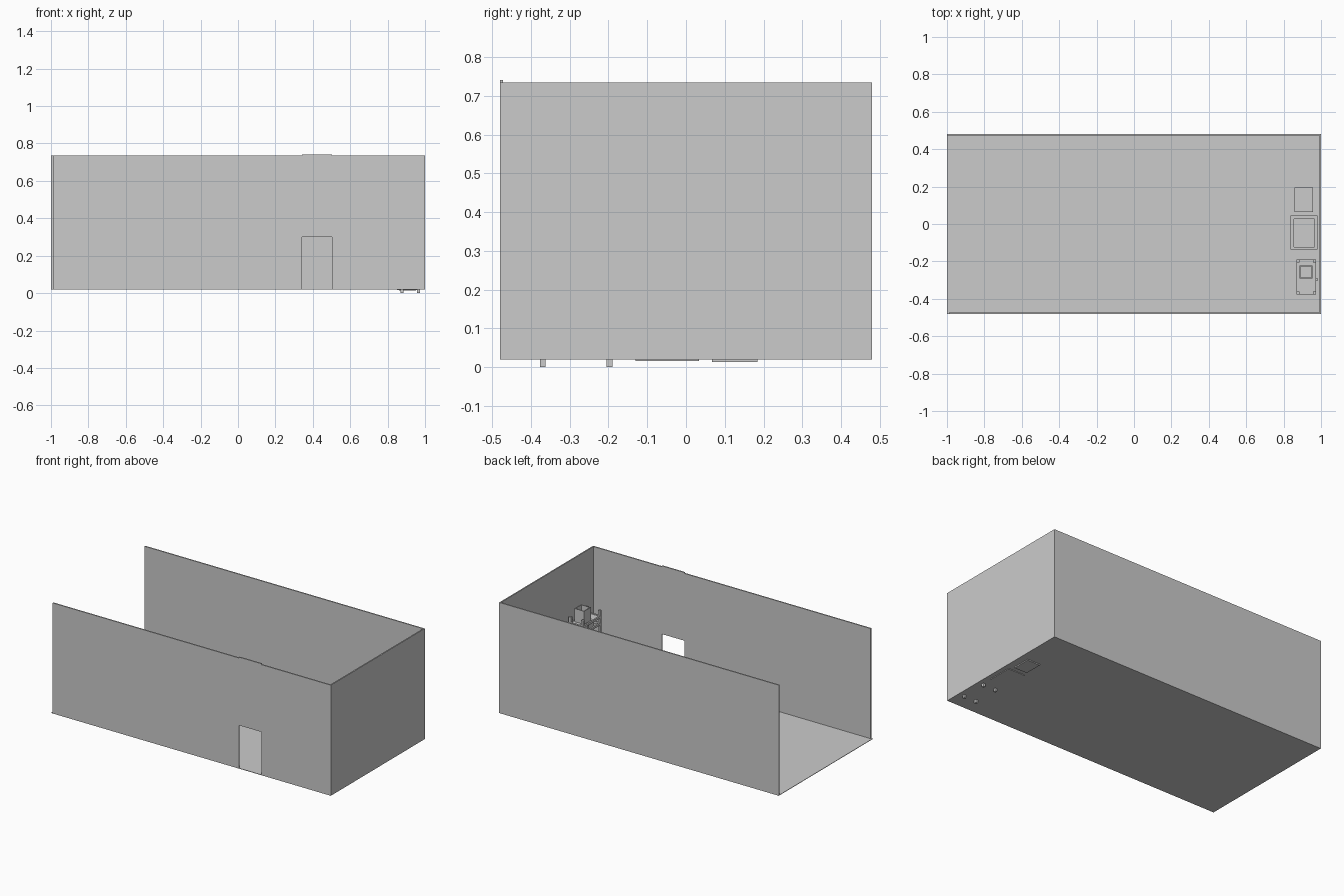
import bpy, bmesh

if "Cube" in bpy.data.objects:
    bpy.data.objects.remove(bpy.data.objects["Cube"])


def boxes(name, spans):
    """One object made of axis-aligned boxes given as (x0, x1, y0, y1, z0, z1)."""
    bm = bmesh.new()
    for x0, x1, y0, y1, z0, z1 in spans:
        vs = bmesh.ops.create_cube(bm, size=1)['verts']
        for v in vs:
            v.co.x = x1 if v.co.x > 0 else x0
            v.co.y = y1 if v.co.y > 0 else y0
            v.co.z = z1 if v.co.z > 0 else z0
    me = bpy.data.meshes.new(name)
    bm.to_mesh(me)
    bm.free()
    ob = bpy.data.objects.new(name, me)
    bpy.context.collection.objects.link(ob)
    return ob


def open_box(name, x0, x1, y0, y1, z0, z1, t):
    """Open-topped container with wall thickness t."""
    return boxes(name, [
        (x0, x1, y0, y1, z0, z0 + t),
        (x0, x0 + t, y0, y1, z0 + t, z1), (x1 - t, x1, y0, y1, z0 + t, z1),
        (x0 + t, x1 - t, y0, y0 + t, z0 + t, z1),
        (x0 + t, x1 - t, y1 - t, y1, z0 + t, z1)])


FLOOR, TOP, W = 0.02, 0.735, 0.008

# Room shell, open at the left end and above
boxes("floor", [(-1, 1, -0.48, 0.48, FLOOR, FLOOR + 0.003)])
boxes("back_wall", [(-1, 1, 0.48 - W, 0.48, FLOOR, TOP)])
boxes("right_wall", [(1 - W, 1, -0.48 + W, 0.48 - W, FLOOR, TOP)])

# Front wall in two pieces with a header above the doorway
boxes("front_wall", [(-0.99, 0.343, -0.48, -0.48 + W, FLOOR, TOP),
                     (0.503, 1, -0.48, -0.48 + W, FLOOR, TOP)])
boxes("door_header", [(0.343, 0.503, -0.48, -0.48 + W, 0.30, 0.741)])

# Tall rack: four posts, rails and shelves
X0, X1, Y0, Y1, P = 0.869, 0.972, -0.377, -0.19, 0.015
boxes("rack_posts", [(x, x + P, y, y + P, 0, 0.395)
                     for x in (X0, X1 - P) for y in (Y0, Y1 - P)])
rails = []
for z in (0.10, 0.30, 0.345):
    rails += [(x, x + 0.01, Y0 + P, Y1 - P, z, z + 0.014) for x in (X0, X1 - 0.01)]
    rails += [(X0 + P, X1 - P, y, y + 0.01, z, z + 0.014) for y in (Y0, Y1 - 0.01)]
boxes("rack_rails", rails)
boxes("rack_shelves", [(X0 + 0.01, X1 - 0.01, Y0 + 0.01, Y1 - 0.01, z, z + 0.006)
                       for z in (0.104, 0.349)])

# Open hopper on the rack, and a small knob on its side
open_box("hopper", 0.885, 0.955, -0.292, -0.223, 0.355, 0.44, 0.005)
boxes("rack_knob", [(X1 - 0.002, 0.984, -0.302, -0.292, 0.30, 0.312)])

# Open bin with a rim
open_box("bin", 0.85, 0.97, -0.13, 0.033, 0.016, 0.20, 0.006)
x0, x1, y0, y1, t = 0.838, 0.981, -0.137, 0.045, 0.014
boxes("bin_rim", [(x0, x0 + t, y0, y1, 0.19, 0.205), (x1 - t, x1, y0, y1, 0.19, 0.205),
                  (x0 + t, x1 - t, y0, y0 + t, 0.19, 0.205),
                  (x0 + t, x1 - t, y1 - t, y1, 0.19, 0.205)])

# Closed cabinet with an overhanging top
boxes("cabinet", [(0.862, 0.953, 0.067, 0.184, 0.013, 0.15)])
boxes("cabinet_top", [(0.858, 0.957, 0.065, 0.194, 0.15, 0.16)])
